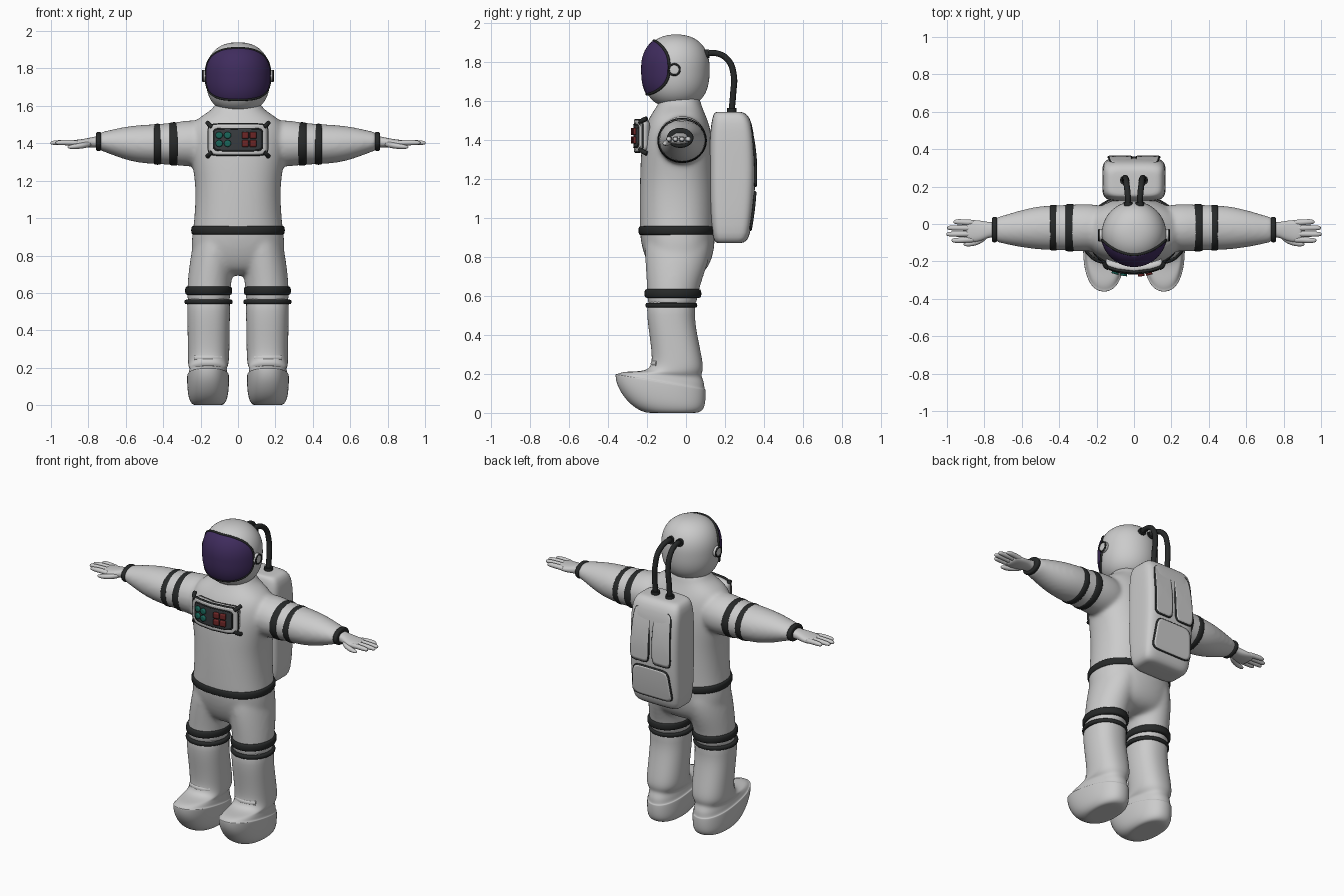
import bpy, bmesh, math
from mathutils import Vector

if "Cube" in bpy.data.objects:
    bpy.data.objects.remove(bpy.data.objects["Cube"])


def material(name, rgb):
    m = bpy.data.materials.new(name)
    m.diffuse_color = (*rgb, 1)
    m.use_nodes = True
    m.node_tree.nodes["Principled BSDF"].inputs["Base Color"].default_value = m.diffuse_color
    return m


WHITE = material("white_fabric", (0.85, 0.85, 0.87))
BLACK = material("black_rubber", (0.02, 0.022, 0.022))
PURPLE = material("dark_visor", (0.05, 0.025, 0.11))
DARK = material("dark_screen", (0.04, 0.045, 0.05))
GREEN = material("green_button", (0.01, 0.13, 0.10))
RED = material("red_button", (0.16, 0.02, 0.02))


def sgnpow(v, e):
    return math.copysign(abs(v) ** e, v)


def unit(a, p):
    """Point on a unit superellipse."""
    return sgnpow(math.cos(a), 2 / p), sgnpow(math.sin(a), 2 / p)


def finish(name, bm, mat, mirror=False, sub=0):
    bmesh.ops.recalc_face_normals(bm, faces=bm.faces)
    for f in bm.faces:
        f.smooth = True
    me = bpy.data.meshes.new(name)
    bm.to_mesh(me)
    bm.free()
    me.materials.append(mat)
    ob = bpy.data.objects.new(name, me)
    bpy.context.collection.objects.link(ob)
    if mirror:
        ob.modifiers.new("Mirror", 'MIRROR').use_mirror_merge = False
    if sub:
        s = ob.modifiers.new("Subdivision", 'SUBSURF')
        s.levels = s.render_levels = sub
    return ob


def add_loft(bm, rings, axis='Z', n=20, p=2.0):
    """Rings are (position along axis, c1, c2, r1, r2[, tilt])."""
    loops = []
    for t, c1, c2, r1, r2, *tilt in rings:
        k = tilt[0] if tilt else 0
        loop = []
        for i in range(n):
            u, v = unit(2 * math.pi * i / n, p)
            a, b = c1 + r1 * u, c2 + r2 * v
            loop.append(bm.verts.new((a, b, t - k * b) if axis == 'Z' else (t, a, b)))
        loops.append(loop)
    for l0, l1 in zip(loops, loops[1:]):
        for i in range(n):
            bm.faces.new((l0[i], l0[(i + 1) % n], l1[(i + 1) % n], l1[i]))
    bm.faces.new(loops[0])
    bm.faces.new(loops[-1])


def loft(name, rings, axis='Z', n=20, p=2.0, mat=WHITE, mirror=False, sub=2):
    bm = bmesh.new()
    add_loft(bm, rings, axis, n, p)
    return finish(name, bm, mat, mirror, sub)


def band(name, t, c1, c2, r1, r2, w, axis='Z', mirror=False, p=2.0):
    h = w / 2
    prof = [(-h, .03), (-h, .008), (-h * .7, 0), (h * .7, 0), (h, .008), (h, .03)]
    return loft(name, [(t + d, c1, c2, r1 - i, r2 - i) for d, i in prof],
                axis, 32, p, BLACK, mirror, 1)


def tube(name, pts, r, mat=BLACK, cyclic=False):
    cu = bpy.data.curves.new(name, 'CURVE')
    cu.dimensions = '3D'
    cu.bevel_depth, cu.bevel_resolution, cu.use_fill_caps = r, 3, True
    if cyclic:
        sp = cu.splines.new('POLY')
        sp.points.add(len(pts) - 1)
        for q, c in zip(sp.points, pts):
            q.co = (*c, 1)
        sp.use_cyclic_u = True
    else:
        sp = cu.splines.new('BEZIER')
        sp.bezier_points.add(len(pts) - 1)
        for q, c in zip(sp.bezier_points, pts):
            q.co = c
            q.handle_left_type = q.handle_right_type = 'AUTO'
    sp.use_smooth = True
    cu.materials.append(mat)
    ob = bpy.data.objects.new(name, cu)
    bpy.context.collection.objects.link(ob)


def patch(name, f, p, thick, mat=WHITE, rim=0, n=64, rows=10):
    """Curved rounded plate: f maps (u, v) in [-1, 1] to a point."""
    bm = bmesh.new()
    edge = [unit(2 * math.pi * i / n, p) for i in range(n)]
    mid = bm.verts.new(f(0, 0))
    loops = [[bm.verts.new(f(u * k / rows, v * k / rows)) for u, v in edge]
             for k in range(1, rows + 1)]
    for i in range(n):
        j = (i + 1) % n
        bm.faces.new((mid, loops[0][i], loops[0][j]))
        for a, b in zip(loops, loops[1:]):
            bm.faces.new((a[i], b[i], b[j], a[j]))
    ob = finish(name, bm, mat)
    s = ob.modifiers.new("Thickness", 'SOLIDIFY')
    s.thickness, s.offset = thick, 0
    if rim:
        tube(name + "_rim", [f(u, v) for u, v in edge], rim, BLACK, True)


# Suit: torso, arms and legs fused into one smooth skin
bm = bmesh.new()
add_loft(bm, [(.69, 0, -.04, .18, .10), (.75, 0, -.035, .24, .16), (.85, 0, -.04, .255, .19),
              (.93, 0, -.045, .245, .195), (1.0, 0, -.045, .236, .195), (1.1, 0, -.045, .23, .195),
              (1.2, 0, -.045, .232, .193), (1.3, 0, -.045, .25, .19), (1.4, 0, -.045, .265, .182),
              (1.48, 0, -.043, .255, .165), (1.53, 0, -.04, .225, .14), (1.57, 0, -.035, .155, .118),
              (1.6, 0, -.03, .125, .105), (1.63, 0, -.03, .12, .10)], p=2.3)
for s in (-1, 1):
    add_loft(bm, [(s * x, *r) for x, *r in [
        (.12, -.02, 1.4, .12, .11), (.25, -.02, 1.4, .13, .13), (.32, -.02, 1.398, .126, .117),
        (.4, -.02, 1.396, .122, .11), (.5, -.02, 1.395, .12, .106), (.6, -.025, 1.4, .102, .092),
        (.7, -.03, 1.408, .077, .06), (.735, -.03, 1.41, .068, .05), (.745, -.03, 1.41, .066, .048)]], 'X')
    add_loft(bm, [(z, s * x, *r) for z, x, *r in [
        (.53, .157, -.075, .115, .122), (.58, .157, -.07, .117, .13), (.65, .154, -.065, .118, .137),
        (.75, .14, -.05, .122, .16), (.85, .12, -.04, .125, .175), (.95, .11, -.04, .11, .16)]])
suit = finish("suit_body", bm, WHITE, sub=2)
r = suit.modifiers.new("Fuse", 'REMESH')
r.mode, r.voxel_size, r.use_smooth_shade = 'VOXEL', 0.011, True
r = suit.modifiers.new("Soften", 'SMOOTH')
r.factor, r.iterations = 0.5, 14

# Boots with lower legs
loft("boot", [(0, .16, -.07, .06, .10), (0, .16, -.075, .085, .145), (.03, .16, -.10, .106, .197, .06),
              (.09, .16, -.127, .113, .23, .13), (.133, .16, -.131, .113, .233, .17),
              (.137, .16, -.131, .112, .232, .17), (.14, .16, -.128, .106, .224, .17),
              (.165, .16, -.122, .103, .217, .12), (.188, .16, -.112, .099, .195, .08),
              (.203, .16, -.075, .106, .155, .04), (.23, .158, -.043, .11, .134),
              (.3, .157, -.048, .112, .127), (.4, .157, -.065, .113, .123),
              (.5, .157, -.08, .115, .122), (.61, .157, -.07, .117, .13)], n=24, p=2.3, mirror=True)
for s in (-1, 1):
    tube("boot_strap", [(s * x, y, .252) for x, y in
                        ((.095, -.14), (.125, -.156), (.16, -.162), (.195, -.156), (.225, -.14))], .02, WHITE)

# Black bands
band("waist_belt", .935, 0, -.045, .252, .2, .048, p=2.3)
band("knee_band_wide", .612, .157, -.067, .127, .147, .046, mirror=True)
band("knee_band_thin", .552, .157, -.075, .13, .134, .026, mirror=True)
band("arm_band_inner", .342, -.02, 1.397, .128, .117, .055, 'X', True)
band("arm_band_outer", .43, -.02, 1.395, .124, .111, .045, 'X', True)
band("cuff_ring", .745, -.03, 1.41, .069, .052, .03, 'X', True)

# Hands
loft("palm", [(.73, -.03, 1.408, .045, .035), (.77, -.03, 1.407, .04, .028), (.8, -.035, 1.403, .05, .026),
              (.84, -.038, 1.398, .06, .023), (.88, -.038, 1.398, .06, .02), (.9, -.038, 1.4, .05, .014)],
     'X', 16, 2.4, mirror=True)
for name, y, tip in (("index_finger", -.084, .975), ("middle_finger", -.053, 1.003),
                     ("ring_finger", -.022, .999), ("little_finger", .008, .965)):
    ys = -.038 + (y + .038) * 1.08
    loft(name, [(.85, y, 1.4, .016, .015), (.89, y, 1.403, .0165, .016), (.93, ys, 1.404, .0155, .015),
                (tip - .015, ys, 1.403, .014, .013), (tip - .002, ys, 1.402, .009, .008),
                (tip, ys, 1.402, .003, .003)], 'X', 10, mirror=True)
loft("thumb", [(.78, -.06, 1.398, .012, .012), (.81, -.08, 1.392, .022, .018), (.85, -.1, 1.385, .018, .016),
               (.89, -.107, 1.381, .015, .013), (.908, -.108, 1.38, .009, .008), (.911, -.108, 1.38, .003, .003)],
     'X', 10, mirror=True)


# Helmet shell, wider below than a sphere
def shell(z):
    p, h = (2.3, .175) if z > 1.765 else (2.6, .2)
    return max(0, 1 - (abs(z - 1.765) / h) ** p) ** (1 / p)


zs = [1.58 + .185 * i / 12 for i in range(12)] + [1.765 + .175 * math.sin(math.pi / 2 * i / 14) for i in range(14)]
loft("helmet", [(z, 0, -.05, .172 * shell(z), .171 * shell(z)) for z in zs] + [(1.9398, 0, -.05, .006, .006)],
     n=56, sub=0)


def visor(u, v):
    z = 1.7705 + .1375 * v
    a = math.radians(78) * u
    k = shell(z)
    return Vector((.175 * k * math.sin(a), -.05 - .177 * k * math.cos(a), z))


patch("visor", visor, 2.7, .006, PURPLE, .007, 72, 16)
loft("ear_cap", [(x, -.06, 1.76, q, q) for x, q in
                 ((.15, .034), (.184, .034), (.188, .031), (.19, .018), (.19, .004))], 'X', 24, mirror=True, sub=1)
for s in (-1, 1):
    tube("ear_ring", [(s * .187, -.06 + .028 * math.cos(i * math.pi / 16), 1.76 + .028 * math.sin(i * math.pi / 16))
                      for i in range(32)], .005, BLACK, True)

# Backpack
loft("backpack", [(z, 0, (a + b) / 2, w, (b - a) / 2) for z, w, a, b in [
    (.87, .11, .17, .27), (.872, .14, .15, .30), (.895, .16, .14, .322), (.95, .168, .13, .335),
    (1.1, .17, .12, .352), (1.25, .17, .12, .358), (1.4, .17, .12, .352), (1.49, .167, .13, .338),
    (1.53, .152, .14, .315), (1.543, .13, .15, .29), (1.544, .1, .17, .27)]], n=40, p=5, sub=1)


def back_panel(cx, cz, hw, hz, taper):
    def f(u, v):
        z = cz + hz * v
        y = .358 - .55 * (z - 1.24) ** 2 * (1 if z > 1.24 else .55)
        return Vector((cx * (1 - taper * v) + hw * u * (1 - taper * v), y, z))
    return f


patch("backpack_lower_panel", back_panel(0, 1.035, .128, .095, .08), 7, .014, WHITE, .007)
for s in (-1, 1):
    patch("backpack_upper_panel", back_panel(s * .073, 1.327, .058, .163, .05), 7, .014, WHITE, .007)
    # Air hoses with end fittings
    tube("air_hose", [(s * .03, .09, 1.838), (s * .033, .15, 1.845), (s * .04, .215, 1.81), (s * .045, .245, 1.73),
                      (s * .05, .242, 1.64), (s * .05, .233, 1.54)], .016)
    tube("hose_helmet_fitting", [(s * .03, .085, 1.838), (s * .031, .118, 1.842)], .024)
    tube("hose_pack_fitting", [(s * .05, .234, 1.53), (s * .05, .234, 1.562)], .026)


# Chest control unit
def chest(hw, hz, y, cx=0, cz=1.42):
    def f(u, v):
        x = cx + hw * u
        return Vector((x, y + 1.4 * x * x, cz + hz * v))
    return f


patch("chest_unit_base", chest(.155, .08, -.24), 8, .045)
patch("chest_unit_frame", chest(.155, .08, -.258), 8, .016, WHITE, .008)
patch("chest_screen", chest(.13, .058, -.266), 8, .008, DARK, .005)
for i in (0, 1):
    for j in (0, 1):
        z = 1.443 - .044 * j
        patch("green_button", chest(.018, .018, -.274, -.1 + .045 * i, z), 2, .016, GREEN, 0, 20, 2)
        patch("red_button", chest(.017, .018, -.274, .038 + .042 * i, z), 8, .016, RED, 0, 24, 2)
        sx, sz = 2 * i - 1, 2 * j - 1
        tube("chest_corner_clip", [(sx * .137, -.235, 1.42 + sz * .066), (sx * .152, -.225, 1.42 + sz * .078),
                                   (sx * .163, -.2, 1.42 + sz * .09)], .012)
